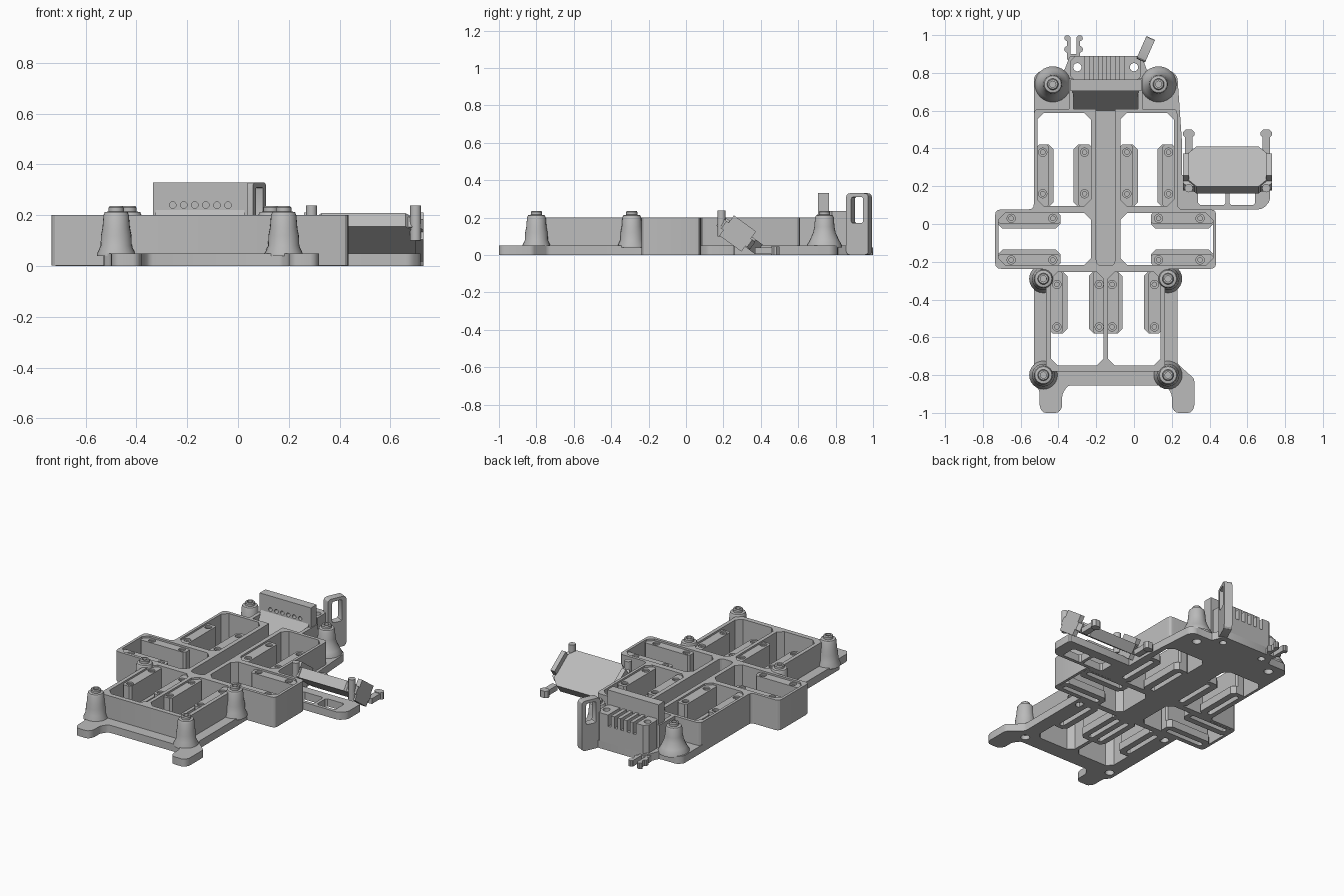
import bpy, bmesh, math
from mathutils import Vector, Matrix

if "Cube" in bpy.data.objects:
    bpy.data.objects.remove(bpy.data.objects["Cube"])

grey = bpy.data.materials.new("plain_grey")
grey.use_nodes = True
grey.diffuse_color = (0.5, 0.5, 0.5, 1)
grey.node_tree.nodes["Principled BSDF"].inputs["Base Color"].default_value = (0.5, 0.5, 0.5, 1)

AXIS = -0.15          # symmetry line of the frame
TOP, BASE = 0.2, 0.05  # wall height, base plate thickness


def mx(x):
    return 2 * AXIS - x


def both(pts):
    return pts + [(mx(x), y) for x, y in reversed(pts)]


def rounded(pts, r, steps=3):
    """Round the corners of a polygon."""
    out, n = [], len(pts)
    for i in range(n):
        p, a, b = Vector(pts[i]), Vector(pts[i - 1]), Vector(pts[(i + 1) % n])
        k = min(r, (a - p).length * 0.45, (b - p).length * 0.45)
        s, e = p + (a - p).normalized() * k, p + (b - p).normalized() * k
        for j in range(steps + 1):
            t = j / steps
            out.append(tuple(s * (1 - t) ** 2 + p * 2 * t * (1 - t) + e * t * t))
    return out


def make(name, bm):
    bmesh.ops.recalc_face_normals(bm, faces=bm.faces)
    me = bpy.data.meshes.new(name)
    bm.to_mesh(me)
    bm.free()
    me.materials.append(grey)
    ob = bpy.data.objects.new(name, me)
    bpy.context.collection.objects.link(ob)
    return ob


def prism(name, pts, z0, z1, r=0.0, steps=3, matrix=None):
    bm = bmesh.new()
    if r:
        pts = rounded(pts, r, steps)
    f = bm.faces.new([bm.verts.new((x, y, z0)) for x, y in pts])
    up = bmesh.ops.extrude_face_region(bm, geom=[f])["geom"]
    bmesh.ops.translate(bm, vec=(0, 0, z1 - z0), verts=[v for v in up if isinstance(v, bmesh.types.BMVert)])
    if matrix:
        bm.transform(matrix)
    return make(name, bm)


def rect(x0, x1, y0, y1):
    return [(x0, y0), (x1, y0), (x1, y1), (x0, y1)]


def box(name, x0, x1, y0, y1, z0, z1, r=0.0, steps=1, matrix=None):
    return prism(name, rect(x0, x1, y0, y1), z0, z1, r, steps, matrix)


def rod(name, x, y, z0, z1, r, n=16, matrix=None):
    pts = [(x + r * math.cos(2 * math.pi * i / n), y + r * math.sin(2 * math.pi * i / n)) for i in range(n)]
    return prism(name, pts, z0, z1, matrix=matrix)


def cut(ob, cutters):
    for c in cutters:
        m = ob.modifiers.new("cut", "BOOLEAN")
        m.operation, m.solver, m.object = "DIFFERENCE", "EXACT", c
    bpy.context.view_layer.update()
    dg = bpy.context.evaluated_depsgraph_get()
    me = bpy.data.meshes.new_from_object(ob.evaluated_get(dg))
    ob.modifiers.clear()
    ob.data = me
    for c in cutters:
        bpy.data.objects.remove(c)


def lathe(name, x, y, profile, n=24):
    bm = bmesh.new()
    vs = [bm.verts.new((x + r, y, z)) for r, z in profile]
    es = [bm.edges.new(p) for p in zip(vs, vs[1:])]
    bmesh.ops.spin(bm, geom=vs + es, cent=(x, y, 0), axis=(0, 0, 1), angle=2 * math.pi, steps=n)
    bmesh.ops.remove_doubles(bm, verts=bm.verts, dist=1e-4)
    return make(name, bm)


# open cells shared by the walls and the base plate
def cells():
    out = []
    for a, b, c, d in [(-0.512, -0.228, 0.095, 0.588), (-0.717, -0.228, -0.217, 0.057),
                       (-0.44, -0.162, -0.748, -0.255)]:
        out.append(box("cell_cutter", a, b, c, d, -0.1, 0.4, 0.035))
        out.append(box("cell_cutter", mx(b), mx(a), c, d, -0.1, 0.4, 0.035))
    return out


# walled frame with the central trough
outline = both([(AXIS - 0.315, -0.78), (AXIS - 0.315, -0.237), (-0.735, -0.237), (-0.735, 0.077),
                (-0.53, 0.077), (-0.53, 0.61)])
frame = prism("wall_frame", outline, 0.001, TOP, 0.03)
trough = box("trough_cutter", -0.2, -0.1, -0.22, 0.75, 0.05, 0.4, 0.03, 3)
cut(frame, cells() + [trough])

# base plate with feet
plate_pts = [(-0.53, -0.85), (-0.5, -0.88), (-0.5, -0.97), (-0.48, -1), (-0.4, -1), (-0.38, -0.97),
             (-0.38, -0.9), (-0.35, -0.855), (0.17, -0.855), (0.2, -0.9), (0.2, -0.97), (0.22, -1),
             (0.3, -1), (0.32, -0.97), (0.32, -0.82), (0.23, -0.74), (0.23, 0), (0.255, 0.23),
             (0.255, 0.42), (0.23, 0.78), (0.2, 0.81), (0.07, 0.81), (0.04, 0.89), (-0.34, 0.89),
             (-0.37, 0.81), (-0.5, 0.81), (-0.53, 0.78)]
posts = [(-0.48, -0.8), (-0.48, -0.29), (-0.43, 0.74)]
posts += [(mx(x), y) for x, y in posts]
base = prism("base_plate", plate_pts, 0, BASE, 0.015, 2)
cut(base, cells() + [rod("screw_cutter", x, y, -0.1, 0.03, 0.028, 12) for x, y in posts]
    + [rod("mount_cutter", x, 0.83, -0.1, 0.3, 0.022) for x in (-0.3, 0.0)])

# standoff posts, flared at the foot and bored at the tip
for x, y in posts:
    w = 0.095 if y > 0 else 0.075
    lathe("standoff_post", x, y, [(w, BASE - 0.01), (w, BASE), (w * 0.82, 0.08), (0.06, 0.12), (0.054, 0.15),
                                  (0.05, TOP), (0.045, 0.212), (0.03, 0.215), (0.03, 0.23), (0.025, 0.236),
                                  (0.016, 0.236), (0.016, 0.12), (0, 0.12)])


# mounting rails: raised pad, low lip, screw holes and a slot underneath
def rail(x0, x1, y0, y1, lip, screws):
    lx, ly = lip
    lip_ob = prism("rail_lip", rect(min(x0, x0 + lx), max(x1, x1 + lx), min(y0, y0 + ly), max(y1, y1 + ly)),
                   0.0, 0.05, 0.025, 1)
    pad = box("rail_pad", x0, x1, y0, y1, 0.0, 0.188, 0.012)
    cx, cy = (x0 + x1) / 2, (y0 + y1) / 2
    hw = 0.016
    for ob in (lip_ob, pad):
        if y1 - y0 > x1 - x0:
            slot = rect(cx - hw, cx + hw, y0 + 0.03, y1 - 0.03)
        else:
            slot = rect(x0 + 0.03, x1 - 0.03, cy - hw, cy + hw)
        cutters = [prism("slot_cutter", slot, -0.1, 0.1, 0.015, 3)]
        if ob is pad:
            for s in screws:
                cutters += [rod("hole_cutter", *s, 0.13, 0.3, 0.012, 12), rod("bore_cutter", *s, 0.178, 0.3, 0.022)]
        cut(ob, cutters)


def rail_pair(x0, x1, y0, y1, lip, screws):
    rail(x0, x1, y0, y1, lip, screws)
    rail(mx(x1), mx(x0), y0, y1, (-lip[0], lip[1]), [(mx(x), y) for x, y in screws])


rail_pair(-0.515, -0.45, 0.09, 0.42, (0.025, 0), [(-0.483, 0.38), (-0.483, 0.16)])
rail_pair(-0.295, -0.225, 0.09, 0.42, (-0.025, 0), [(-0.262, 0.38), (-0.262, 0.16)])
rail_pair(-0.72, -0.39, 0.0, 0.06, (0, -0.025), [(-0.65, 0.03), (-0.43, 0.03)])
rail_pair(-0.72, -0.39, -0.22, -0.16, (0, 0.025), [(-0.65, -0.19), (-0.43, -0.19)])
rail_pair(-0.442, -0.378, -0.58, -0.25, (0.025, 0), [(-0.408, -0.32), (-0.408, -0.545)])
rail_pair(-0.218, -0.152, -0.58, -0.25, (-0.02, 0), [(-0.184, -0.32), (-0.184, -0.545)])

# connector housing with ramp, upright face plate and ribbed terrace
bm = bmesh.new()
side = [(0.6, 0.03), (0.6, 0.055), (0.705, 0.22), (0.705, 0.03)]
f = bm.faces.new([bm.verts.new((-0.325, y, z)) for y, z in side])
up = bmesh.ops.extrude_face_region(bm, geom=[f])["geom"]
bmesh.ops.translate(bm, vec=(0.35, 0, 0), verts=[v for v in up if isinstance(v, bmesh.types.BMVert)])
make("cable_ramp", bm)
for x in (-0.345, 0.02):
    box("ramp_cheek", x, x + 0.025, 0.6, 0.77, 0.03, TOP)
terrace = box("connector_terrace", -0.335, 0.035, 0.755, 0.89, 0.002, 0.235, 0.025)
cut(terrace, [box("rib_cutter", -0.259 + i * 0.046, -0.237 + i * 0.046, 0.765, 0.95, 0.16, 0.4) for i in range(5)]
    + [rod("mount_cutter", x, 0.83, -0.1, 0.4, 0.022) for x in (-0.3, 0.0)])
face = box("connector_face", -0.335, 0.04, 0.705, 0.765, 0.03, 0.33)
turn = Matrix.Rotation(math.pi / 2, 4, "X")
cut(face, [rod("pin_cutter", -0.257 + i * 0.0435, 0.24, -0.75, -0.6, 0.013, 12, turn) for i in range(6)])

# upright loop bracket at the rear corner
place = Matrix.Translation((0.062, 0.925, 0)) @ Matrix.Rotation(math.radians(66), 4, "Z")
loop = prism("loop_bracket", rect(-0.065, 0.065, 0, 0.33), -0.025, 0.025, 0.025, 3, place @ turn)
cut(loop, [prism("loop_cutter", rect(-0.035, 0.035, 0.17, 0.31), -0.1, 0.1, 0.012, 2, place @ turn)])

# small cable clip at the rear
box("clip_stem", -0.355, -0.29, 0.87, 0.9, 0, 0.04)
for x, s in ((-0.345, -1), (-0.295, 1)):
    box("clip_prong", x - 0.01, x + 0.01, 0.88, 0.99, 0, 0.04)
    rod("clip_bulb", x + s * 0.008, 0.925, 0, 0.04, 0.017, 10)
    rod("clip_tip", x + s * 0.008, 0.984, 0, 0.04, 0.016, 10)

# side arm with two openings
arm = prism("side_arm", [(0.2, 0.078), (0.68, 0.078), (0.72, 0.12), (0.72, 0.26), (0.24, 0.26)], 0, BASE, 0.02)
cut(arm, [box("arm_cutter", a, b, 0.1, 0.2, -0.1, 0.3, 0.01) for a, b in ((0.34, 0.485), (0.505, 0.64))])

# tilted panel with end ears, corner ridges and hooks
tilt = Matrix.Translation((0.495, 0.305, 0.132)) @ Matrix.Rotation(math.radians(-36), 4, "X")
box("tilted_panel", -0.21, 0.21, -0.13, 0.13, -0.065, 0, 0.045, 1, tilt)
box("panel_backing", -0.235, 0.235, -0.12, 0.09, -0.06, -0.012, 0.02, 1, tilt)
ear = Matrix.Translation((0.495, 0.28, 0.12)) @ Matrix.Rotation(math.radians(-36), 4, "X")
for s in (-1, 1):
    a, b = sorted((s * 0.205, s * 0.235))
    box("panel_ear", a, b, -0.073, 0.073, -0.073, 0.06, matrix=ear)
    x = 0.495 + s * 0.205
    rod("panel_knob", x, 0.19, 0.1, 0.238, 0.022, 12)
    box("panel_hook_stem", x - 0.02, x + 0.02, 0.37, 0.47, 0.005, 0.04)
    box("panel_hook", x - 0.03, x + 0.03, 0.455, 0.5, 0.0, 0.045, 0.015)

# smooth the round parts, keep the edges sharp
bpy.ops.object.select_all(action="DESELECT")
for ob in bpy.context.collection.objects:
    if ob.type == "MESH" and ob.data.materials and ob.data.materials[0] == grey:
        ob.select_set(True)
        bpy.context.view_layer.objects.active = ob
bpy.ops.object.shade_smooth_by_angle(angle=math.radians(32))
